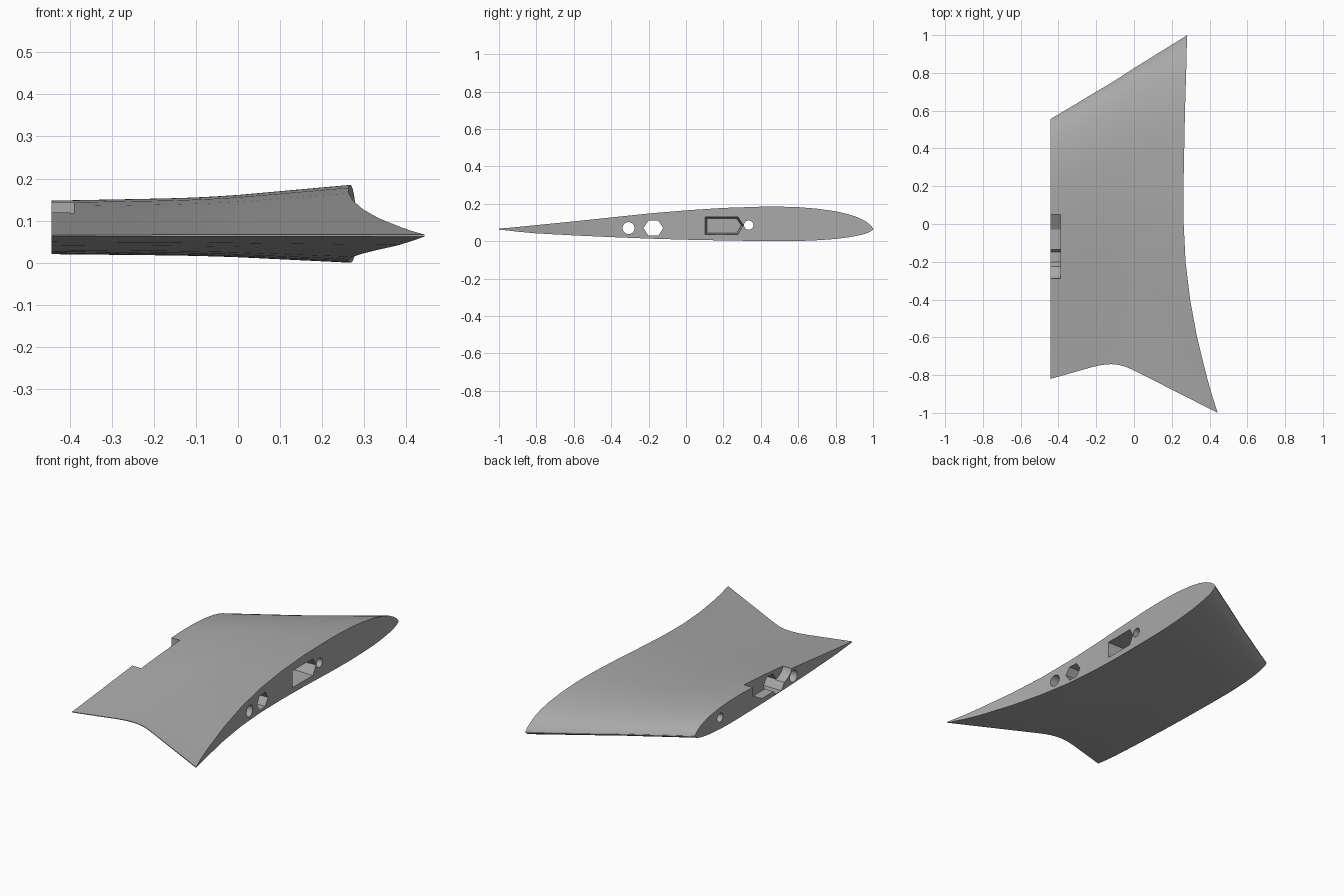
import bpy, bmesh, math

if "Cube" in bpy.data.objects:
    bpy.data.objects.remove(bpy.data.objects["Cube"])

grey = bpy.data.materials.new("plain grey")
grey.diffuse_color = (0.40, 0.40, 0.40, 1)
grey.use_nodes = True
grey.node_tree.nodes["Principled BSDF"].inputs["Base Color"].default_value = grey.diffuse_color

# Aerofoil: chord position, upper z, lower z, x of the curved outer end
SECTION = [(-1, .067, .062, .443), (-.9, .076, .051, .411), (-.8, .086, .042, .383),
           (-.6, .106, .031, .334), (-.4, .127, .022, .297), (-.2, .148, .014, .273),
           (0, .165, .008, .263), (.2, .178, .004, .262), (.4, .1845, .001, .266),
           (.5, .185, 0, .268), (.6, .182, .001, .270), (.7, .174, .005, .273),
           (.8, .160, .012, .276), (.87, .144, .021, .278), (.92, .127, .030, .279),
           (.96, .106, .040, .280), (.985, .088, .051, .281), (1, .069, .062, .282)]
# Spanwise stations: x, leading edge y, trailing edge y
STATIONS = [(-.443, .555, -.82), (-.3, .64, -.78), (-.22, .689, -.757), (-.17, .718, -.746),
            (-.12, .748, -.742), (-.08, .773, -.746), (-.04, .799, -.757), (0, .825, -.775)]
ZC = .065


def new_object(name, bm):
    bmesh.ops.recalc_face_normals(bm, faces=bm.faces)
    me = bpy.data.meshes.new(name)
    bm.to_mesh(me)
    bm.free()
    me.materials.append(grey)
    ob = bpy.data.objects.new(name, me)
    bpy.context.collection.objects.link(ob)
    return ob


def prism(name, near, far, x0, x1):
    """Closed prism along x between two (y, z) outlines."""
    bm = bmesh.new()
    a = [bm.verts.new((x0, y, z)) for y, z in near]
    b = [bm.verts.new((x1, y, z)) for y, z in far]
    n = len(a)
    for i in range(n):
        j = (i + 1) % n
        bm.faces.new((a[i], a[j], b[j], b[i]))
    bm.faces.new(a)
    bm.faces.new(b)
    return new_object(name, bm)


def ring(y, z, ry, rz, n):
    return [(y + ry * math.cos(2 * math.pi * i / n), z + rz * math.sin(2 * math.pi * i / n))
            for i in range(n)]


# Wing skin lofted through the stations to the curved outer end
bm = bmesh.new()
rows = []
for x, le, te in STATIONS + [(None, 1, -1)]:
    mid, half = (le + te) / 2, (le - te) / 2
    up, low = [], []
    for u, zu, zl, xe in SECTION:
        px = xe if x is None else x
        up.append(bm.verts.new((px, mid + u * half, ZC + (zu - ZC) * half)))
        low.append(bm.verts.new((px, mid + u * half, ZC + (zl - ZC) * half)))
    rows.append((up, low))
N = len(SECTION)
for (u0, l0), (u1, l1) in zip(rows, rows[1:]):
    for i in range(N - 1):
        bm.faces.new((u0[i], u0[i + 1], u1[i + 1], u1[i]))
        bm.faces.new((l0[i], l1[i], l1[i + 1], l0[i + 1]))
    for i in (0, N - 1):
        bm.faces.new((u0[i], u1[i], l1[i], l0[i]))
# End ribs
for up, low in (rows[0], rows[-1]):
    for i in range(N - 1):
        bm.faces.new((up[i], up[i + 1], low[i + 1], low[i]))
wing = new_object("wing_panel", bm)

# Rod holes and hexagonal joiner hole running the full span
cutters = []
for name, shape in (("rear_rod_hole", ring(-.307, .07, .032, .032, 24)),
                    ("joiner_hole", ring(-.175, .07, .053, .046, 6)),
                    ("front_rod_hole", ring(.335, .086, .025, .025, 24))):
    cutters.append(prism(name, shape, shape, -.7, .7))

# Five-sided spar pocket in the outer end, narrowing inwards
mouth = [(.1, .035), (.28, .035), (.308, .085), (.28, .131), (.1, .131)]
inner = [(.2 + (y - .2) * .88, .083 + (z - .083) * .82) for y, z in mouth]
cutters.append(prism("spar_pocket", inner, mouth, .12, .30))

# Open-topped notch in the inner end, with a rounded cradle at the rear
notch = [(.05, .25), (.05, .10), (-.03, .052), (-.15, .052), (-.15, .062), (-.185, .062)]
for k in range(1, 9):
    a = math.pi / 2 * k / 8
    notch.append((-.185 - .105 * math.sin(a), .122 - .06 * math.cos(a)))
notch.append((-.29, .25))
cutters.append(prism("inner_notch", notch, notch, -.6, -.39))

bpy.context.view_layer.objects.active = wing
wing.select_set(True)
for c in cutters:
    mod = wing.modifiers.new(c.name, 'BOOLEAN')
    mod.operation = 'DIFFERENCE'
    mod.solver = 'EXACT'
    mod.object = c
    bpy.ops.object.modifier_apply(modifier=mod.name)
for c in cutters:
    bpy.data.objects.remove(c)
bpy.ops.object.shade_smooth_by_angle(angle=math.radians(30))
